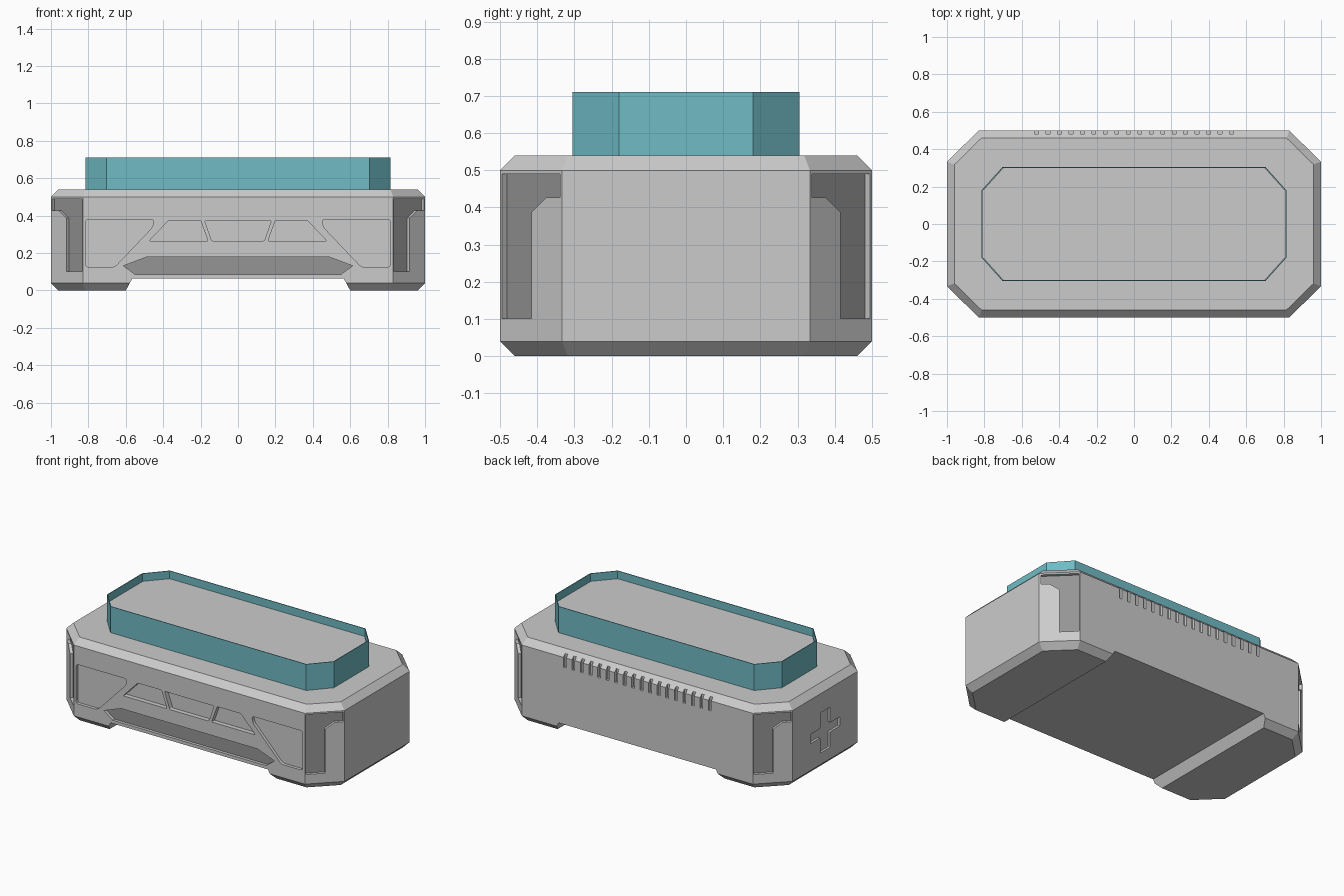
import bpy, bmesh
from mathutils import Vector, Matrix

if "Cube" in bpy.data.objects:
    bpy.data.objects.remove(bpy.data.objects["Cube"])


def material(name, rgb):
    m = bpy.data.materials.new(name)
    m.diffuse_color = (*rgb, 1)
    m.use_nodes = True
    m.node_tree.nodes["Principled BSDF"].inputs["Base Color"].default_value = m.diffuse_color
    return m


def finish(bm, name, mat=None):
    me = bpy.data.meshes.new(name)
    bm.to_mesh(me)
    bm.free()
    ob = bpy.data.objects.new(name, me)
    bpy.context.collection.objects.link(ob)
    if mat:
        me.materials.append(mat)
    return ob


def octagon(a, b, ca, cb):
    """Half sizes a, b; flat sides end at ca (along x) and cb (along y)."""
    return [(ca, -b), (a, -cb), (a, cb), (ca, b),
            (-ca, b), (-a, cb), (-a, -cb), (-ca, -b)]


def loft(name, rings, caps=True, mat=None):
    bm = bmesh.new()
    loops = [[bm.verts.new((x, y, z)) for x, y in pts] for pts, z in rings]
    for lo, hi in zip(loops, loops[1:]):
        for i in range(len(lo)):
            j = (i + 1) % len(lo)
            bm.faces.new((lo[i], lo[j], hi[j], hi[i]))
    if caps:
        bm.faces.new(loops[0][::-1])
        bm.faces.new(loops[-1])
    return finish(bm, name, mat)


def frame(origin, u, n):
    """Local x runs along the wall, y is up, z points outwards."""
    m = Matrix((Vector(u).normalized(), (0, 0, 1), Vector(n).normalized())).transposed().to_4x4()
    m.translation = origin
    return m


def panel(bm, pts, mat4, w0, w1=None, rnd=0):
    """Flat outline at depth w0, extruded to w1 when given."""
    t = bmesh.new()
    f = t.faces.new([t.verts.new((u, v, w0)) for u, v in pts])
    if rnd:
        bmesh.ops.bevel(t, geom=t.verts[:], offset=rnd, segments=2, profile=0.5, affect='VERTICES')
    if w1 is not None:
        r = bmesh.ops.extrude_face_region(t, geom=t.faces[:])
        bmesh.ops.translate(t, vec=(0, 0, w1 - w0),
                            verts=[g for g in r['geom'] if isinstance(g, bmesh.types.BMVert)])
    t.transform(mat4)
    bmesh.ops.recalc_face_normals(t, faces=t.faces[:])
    if w1 is None:
        t.normal_update()
        for g in t.faces:
            if g.normal.dot(mat4.to_3x3() @ Vector((0, 0, 1))) < 0:
                g.normal_flip()
    me = bpy.data.meshes.new("tmp")
    t.to_mesh(me)
    t.free()
    bm.from_mesh(me)
    bpy.data.meshes.remove(me)


def carve(ob, bm):
    cutter = finish(bm, "cutter")
    cutter.hide_render = True
    mod = ob.modifiers.new("carve", 'BOOLEAN')
    mod.operation, mod.solver, mod.object = 'DIFFERENCE', 'EXACT', cutter
    bpy.context.view_layer.objects.active = ob
    bpy.ops.object.modifier_apply(modifier=mod.name)
    bpy.data.objects.remove(cutter)


def mirror(pts):
    return [(-u, v) for u, v in pts]


dark = material("dark_grey", (0.3, 0.3, 0.3))
teal = material("teal", (0.16, 0.5, 0.56))

# case body with chamfered rims
outer, inner = octagon(1, 0.5, 0.83, 0.333), octagon(0.96, 0.46, 0.815, 0.318)
body = loft("case_body", [(inner, 0), (outer, 0.04), (outer, 0.5), (inner, 0.54)])

front = frame((0, -0.5, 0), (1, 0, 0), (0, -1, 0))

# channel between the feet
bm = bmesh.new()
panel(bm, [(-0.635, -0.065), (0.635, -0.065), (0.565, 0.065), (-0.565, 0.065)], front, -1.2, 0.2)
carve(body, bm)

# front panel recesses
cut, inserts = bmesh.new(), bmesh.new()
side_panel = [(-0.815, 0.38), (-0.45, 0.38), (-0.455, 0.34), (-0.66, 0.125), (-0.815, 0.125)]
trapezoid = [(-0.37, 0.375), (-0.2, 0.375), (-0.16, 0.265), (-0.475, 0.265)]
middle = [(-0.178, 0.373), (0.178, 0.373), (0.14, 0.265), (-0.14, 0.265)]
for pts in (side_panel, mirror(side_panel)):
    panel(cut, pts, front, -0.02, 0.02, 0.015)
for pts in (trapezoid, mirror(trapezoid), middle):
    panel(cut, pts, front, -0.03, 0.02, 0.006)
strip = [(-0.613, 0.132), (-0.49, 0.178), (0.49, 0.178), (0.613, 0.132), (0.55, 0.086), (-0.55, 0.086)]
panel(cut, strip, front, -0.02, 0.02)
panel(inserts, strip, front, -0.019)

# crosses on both ends
quarter = [(0.05, 0.13), (0.05, 0.03), (0.15, 0.03)]
cross = (quarter + [(u, -v) for u, v in quarter[::-1]]
         + [(-u, -v) for u, v in quarter] + [(-u, v) for u, v in quarter[::-1]])
cross = [(u, v + 0.245) for u, v in cross]
for s in (1, -1):
    panel(cut, cross, frame((s, 0, 0), (0, s, 0), (s, 0, 0)), -0.015, 0.02, 0.006)

# corner recesses with dark floors
hook = [(0.007, 0.49), (0.229, 0.49), (0.229, 0.427), (0.178, 0.427),
        (0.121, 0.387), (0.121, 0.102), (0.007, 0.102)]
for sx in (1, -1):
    for sy in (1, -1):
        m = frame((0.83 * sx, 0.5 * sy, 0), (0.17 * sx, -0.167 * sy, 0), (0.167 * sx, 0.17 * sy, 0))
        panel(cut, hook, m, -0.02, 0.02)
        panel(inserts, hook, m, -0.019)

# row of vent slots along the upper back edge
back = frame((0, 0.5, 0), (-1, 0, 0), (0, 1, 0))
for i in range(24):
    x = -0.705 + i * 1.41 / 23
    panel(cut, [(x - 0.01, 0.435), (x + 0.01, 0.435), (x + 0.01, 0.535), (x - 0.01, 0.535)],
          back, -0.018, 0.03)
carve(body, cut)
finish(inserts, "dark_inserts", dark)

# raised top plate inside a thin coloured band
plate = octagon(0.809, 0.299, 0.70, 0.178)
loft("top_plate", [(plate, 0.535), (plate, 0.66)])
ring = octagon(0.815, 0.305, 0.703, 0.18)
band = loft("band", [(ring, 0.54), (ring, 0.71)], caps=False, mat=teal)
wall = band.modifiers.new("wall", 'SOLIDIFY')
wall.thickness, wall.offset = 0.005, -1
